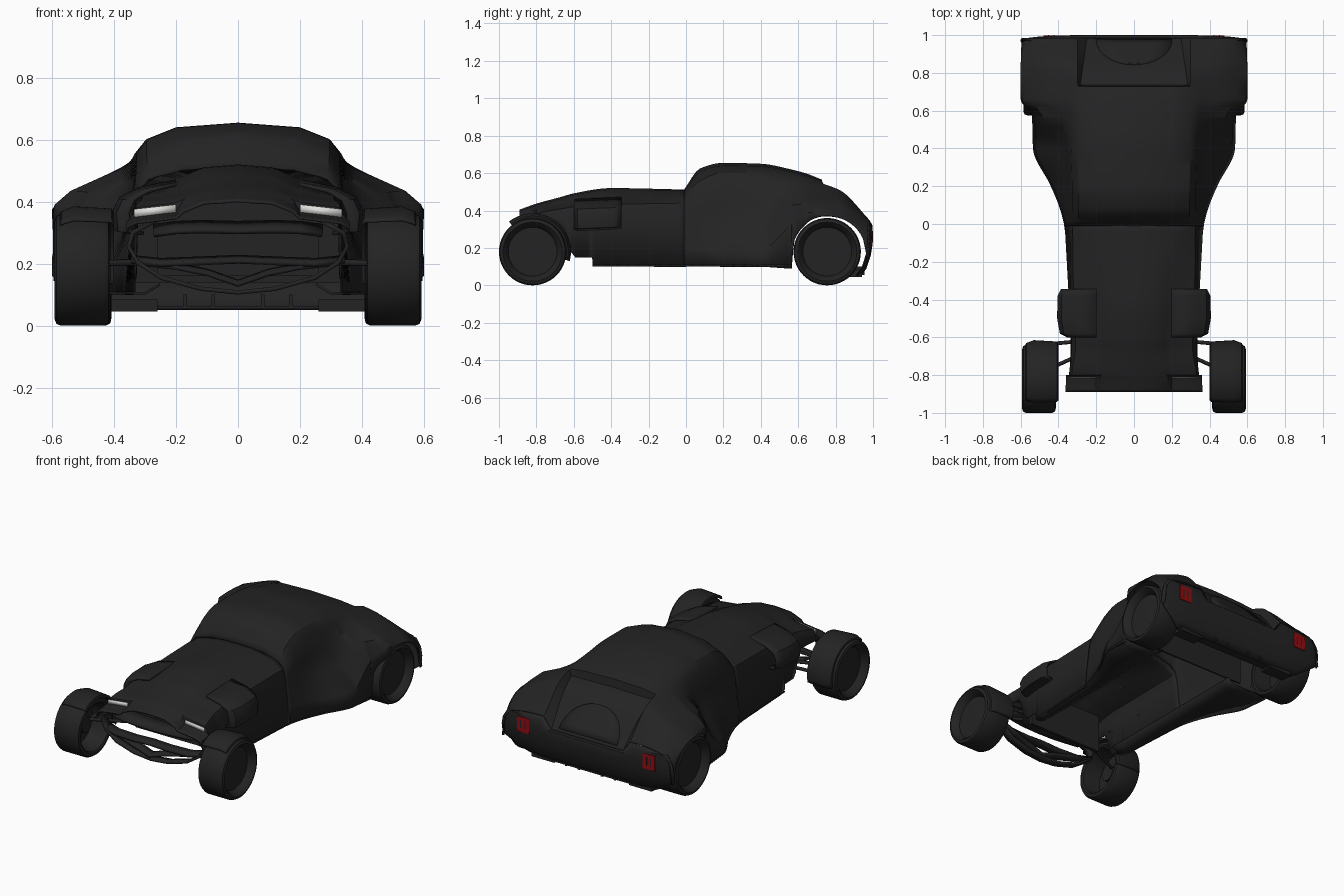
import bpy, bmesh, math
from mathutils import Vector

if "Cube" in bpy.data.objects:
    bpy.data.objects.remove(bpy.data.objects["Cube"])

def material(name, rgb):
    m = bpy.data.materials.new(name)
    m.diffuse_color = (*rgb, 1)
    m.use_nodes = True
    m.node_tree.nodes["Principled BSDF"].inputs["Base Color"].default_value = m.diffuse_color
    return m

BLACK = material("satin_black", (0.017, 0.017, 0.017))
WHITE = material("lamp_white", (0.75, 0.75, 0.73))
RED = material("lamp_red", (0.28, 0.004, 0.006))

def finish(name, bm, mat, mirror=True, solid=0.0):
    me = bpy.data.meshes.new(name)
    bm.to_mesh(me)
    bm.free()
    ob = bpy.data.objects.new(name, me)
    bpy.context.collection.objects.link(ob)
    me.materials.append(mat)
    if mirror:
        md = ob.modifiers.new("mirror", 'MIRROR')
        md.merge_threshold = 0.0005
    if solid:
        md = ob.modifiers.new("thickness", 'SOLIDIFY')
        md.thickness, md.offset = solid, -1
    return ob

def grid(name, rows, mat=BLACK, mirror=True, solid=0.008, closed=False):
    """Skin a grid of points; rows run along the first axis."""
    bm = bmesh.new()
    vs = [[bm.verts.new(p) for p in r] for r in rows]
    for a, b in zip(vs, vs[1:]):
        for i in range(len(a) - 1):
            bm.faces.new((a[i], a[i + 1], b[i + 1], b[i]))
    if closed:
        bmesh.ops.remove_doubles(bm, verts=bm.verts, dist=0.0001)
        bmesh.ops.recalc_face_normals(bm, faces=bm.faces)
    return finish(name, bm, mat, mirror, solid)

def box(name, x, y, z, mat=BLACK, mirror=True):
    bm = bmesh.new()
    bmesh.ops.create_cube(bm, size=1)
    for v in bm.verts:
        v.co = [(r[0] + r[1]) / 2 + c * (r[1] - r[0]) for r, c in zip((x, y, z), v.co)]
    return finish(name, bm, mat, mirror)

def rod(name, a, b, r):
    a, b = Vector(a), Vector(b)
    bm = bmesh.new()
    bmesh.ops.create_cone(bm, cap_ends=True, segments=12, radius1=r, radius2=r, depth=(b - a).length)
    q = (b - a).to_track_quat('Z', 'Y')
    for v in bm.verts:
        v.co = q @ v.co + (a + b) / 2
    return finish(name, bm, BLACK)

def lin(a, b, n):
    return [a + (b - a) * i / (n - 1) for i in range(n)]

def section(keys, y):
    """Cross-section at y, by monotone interpolation between key sections."""
    k = max(i for i in range(len(keys) - 1) if i == 0 or keys[i][0] <= y)
    h = keys[k + 1][0] - keys[k][0]
    t = (y - keys[k][0]) / h
    def val(i, c):
        def slope(j):
            return (keys[j + 1][1][i][c] - keys[j][1][i][c]) / (keys[j + 1][0] - keys[j][0])
        def tan(j):
            if j == 0 or j == len(keys) - 1:
                return slope(max(0, j - 1))
            s, u = slope(j - 1), slope(j)
            return 2 * s * u / (s + u) if s * u > 0 else 0
        p, q = keys[k][1][i][c], keys[k + 1][1][i][c]
        return (p * (2 * t**3 - 3 * t**2 + 1) + q * (3 * t**2 - 2 * t**3)
                + h * (tan(k) * (t**3 - 2 * t**2 + t) + tan(k + 1) * (t**3 - t**2)))
    return [(val(i, 0), val(i, 1)) for i in range(len(keys[0][1]))]

# Cabin, doors and rear wings: half sections, roof centre to sill
cabin = [
    (-0.01, [(0, .512), (.18, .505), (.29, .475), (.325, .44), (.34, .37), (.35, .28), (.36, .2), (.368, .1)]),
    (0.075, [(0, .625), (.18, .607), (.295, .56), (.327, .5), (.34, .42), (.355, .33), (.38, .2), (.39, .11)]),
    (0.20, [(0, .655), (.2, .64), (.295, .602), (.328, .555), (.342, .43), (.365, .31), (.42, .19), (.44, .1)]),
    (0.40, [(0, .65), (.2, .637), (.297, .6), (.333, .555), (.355, .44), (.41, .31), (.515, .19), (.535, .1)]),
    (0.57, [(0, .618), (.2, .607), (.295, .58), (.34, .54), (.385, .48), (.485, .43), (.53, .33), (.54, .09)]),
    (0.66, [(0, .592), (.2, .582), (.295, .562), (.35, .52), (.44, .48), (.54, .435), (.592, .39), (.6, .1)]),
    (0.82, [(0, .512), (.21, .512), (.3, .51), (.36, .495), (.44, .465), (.54, .425), (.592, .37), (.6, .1)]),
    (0.985, [(0, .345), (.2, .345), (.3, .345), (.37, .345), (.45, .34), (.53, .325), (.575, .28), (.595, .15)])]

def arch(y):
    d = 0.2**2 - (y - 0.765)**2
    return 0.175 + math.sqrt(d) if d > 0 else 0

def shell_point(x, y, z, i):
    """Open the wheel arch and sink the rear deck recess."""
    if y > 0.73 and i < 2:
        x, z = (0, .285 - .14 * (y - .73))[i], z - .045 - .1 * (y - .73)
    return x, y, max(z, arch(y))

ys = (lin(-.01, .075, 5) + lin(.09, .5645, 18) + lin(.5655, .727, 14) + lin(.735, .9645, 18)
      + [.969, .975, .985])
grid("cabin_and_rear_wings",
     [[shell_point(x, y, z, i) for i, (x, z) in enumerate(section(cabin, y))] for y in ys])

# Bonnet, with a lower nose lip stepping up at the headlamps
bonnet = [
    (-0.89, [(0, .405), (.11, .398), (.18, .37), (.2, .35), (.33, .335), (.362, .32), (.362, .295)]),
    (-0.806, [(0, .435), (.11, .427), (.18, .402), (.2, .368), (.33, .353), (.36, .335), (.36, .31)]),
    (-0.80, [(0, .437), (.11, .429), (.17, .41), (.2, .397), (.33, .38), (.345, .35), (.345, .31)]),
    (-0.66, [(0, .475), (.11, .467), (.165, .44), (.19, .43), (.31, .41), (.33, .37), (.335, .31)]),
    (-0.60, [(0, .492), (.11, .484), (.165, .46), (.19, .445), (.31, .42), (.33, .37), (.335, .15)]),
    (-0.40, [(0, .52), (.11, .511), (.17, .485), (.2, .465), (.32, .432), (.335, .38), (.345, .1)]),
    (0.0, [(0, .512), (.11, .51), (.2, .495), (.27, .48), (.325, .44), (.34, .37), (.367, .1)])]
grid("bonnet", [[(x, y, max(z, .15 if y < -.5 else .1)) for x, z in section(bonnet, y)]
                for y in lin(-.89, -.806, 6) + lin(-.80, -.62, 9) + lin(-.615, -.501, 6) + lin(-.499, 0, 14)])

# Raised side panels with outward intakes behind the front wheels
pod = [(.2, .47), (.32, .447), (.385, .415), (.407, .37), (.40, .31), (.34, .3)]
taper = [(-.6, .75), (-.58, .93), (-.5, 1), (-.38, .99), (-.345, .9)]
grid("intake_panel", [[(.2 + (x - .2) * s, y, z + .04 * (y + .4)) for x, z in pod] for y, s in taper],
     solid=.012)

# Underside sills, bulkhead and radiator
grid("sill_floor", [[(section(bonnet if y < -.01 else cabin, y)[-1][0], y, .1), (.3, y, .1), (.25, y, .13)]
                    for y in lin(-.5, .565, 20)])
box("rear_bulkhead", (0, .36), (.54, .55), (.14, .42))
box("radiator", (0, .26), (-.65, -.63), (.16, .4))

# Tail panel, dipping at the centre and curving under to the bumper
tail = [(.985, .345, .53), (.998, .32, .56), (1.0, .27, .59), (.998, .22, .6), (.988, .16, .6),
        (.965, .09, .5), (.935, .05, .43)]
cols = (0, .3, .47, .57, .72, .85, .94, 1)
grid("tail_panel", [[(w * t, y - .02 * t**6,
                      min(z, .275 - .006 * j) if t < .5 else z - (.02 * t**4 if j == 0 else 0)) for t in cols]
                    for j, (y, z, w) in enumerate(tail)])
box("diffuser", (.26, .42), (.86, .94), (.045, .085))
box("diffuser_floor", (0, .26), (.88, .935), (.055, .063))
for x in (.08, .17):
    box("diffuser_fin", (x - .006, x + .006), (.88, .955), (.055, .1))

# Arched engine cover in the rear deck recess
dome = []
for k in lin(0, 1, 9):
    y = .98 - .13 * math.sin(k * math.pi / 2)
    w = .2 * math.cos(k * math.pi / 2) + .001
    dome.append([(w * t, y, section(cabin, y)[0][1] - .03 - .1 * (y - .73)) for t in (1, .5, 0)])
grid("engine_cover", dome, solid=.03)

# Lamps
grid("headlamp", [[(.2, -.81, .391), (.335, -.81, .376)], [(.2, -.81, .366), (.335, -.81, .35)]],
     WHITE, solid=.005)
box("tail_lamp", (.395, .48), (.99, .998), (.21, .305), RED)
for x in (.42, .45):
    box("tail_lamp_slot", (x, x + .006), (.991, .9995), (.235, .285))

# Nose blades around and across the open mouth
def blade(name, pts, depth, drop=0.0):
    grid(name, [[(x, y, z), (x, y + depth, z + drop)] for x, y, z in pts], solid=.014)

blade("mouth_ring", [(0, -.87, .10), (.12, -.87, .112), (.25, -.865, .148), (.33, -.855, .2),
                     (.36, -.85, .255), (.345, -.86, .305), (.27, -.87, .345)], .05)
blade("upper_blade", [(0, -.88, .295), (.12, -.88, .298), (.2, -.865, .295), (.27, -.84, .285)], .08, .03)
blade("middle_blade", [(0, -.88, .2), (.12, -.88, .195), (.25, -.865, .19), (.345, -.84, .2)], .05, .015)
blade("vee_blade", [(0, -.885, .125), (.1, -.885, .16), (.2, -.87, .18), (.335, -.84, .195)], .05, .01)

# Wheels: revolved tyre with recessed disc and hollow back
def revolve(name, prof, cy, cz, a0, a1, n, closed=True, solid=0.0):
    rows = [[(x, cy + r * math.cos(a), cz + r * math.sin(a)) for x, r in prof]
            for a in lin(math.radians(a0), math.radians(a1), n)]
    return grid(name, rows, solid=solid, closed=closed)

tyre = [(.55, 0), (.548, .13), (.58, .145), (.592, .158), (.586, .174), (.572, .18),
        (.432, .18), (.418, .172), (.414, .155), (.42, .145), (.535, .135), (.535, 0)]
revolve("front_wheel", tyre, -.82, .18, 0, 360, 49)
revolve("rear_wheel", [(x - .006, r) for x, r in tyre], .755, .18, 0, 360, 49)

# Cycle wings over the front wheels
revolve("front_wheel_cover", [(.40, .183), (.408, .198), (.53, .205), (.57, .19), (.575, .182)],
        -.82, .18, 128, -14, 22, False, .006)

# Suspension and rear axle
rod("suspension_arm", (.28, -.62, .205), (.5, -.64, .205), .01)
rod("suspension_arm", (.28, -.69, .205), (.5, -.79, .2), .01)
rod("front_hub", (.48, -.82, .18), (.54, -.82, .18), .05)
rod("front_upright", (.5, -.64, .2), (.5, -.83, .17), .014)
rod("rear_axle", (0, .755, .18), (.54, .755, .18), .025)

# Smooth shading with crisp creases
bpy.ops.object.select_all(action='SELECT')
bpy.context.view_layer.objects.active = bpy.context.selected_objects[0]
bpy.ops.object.shade_smooth_by_angle(angle=math.radians(32))
